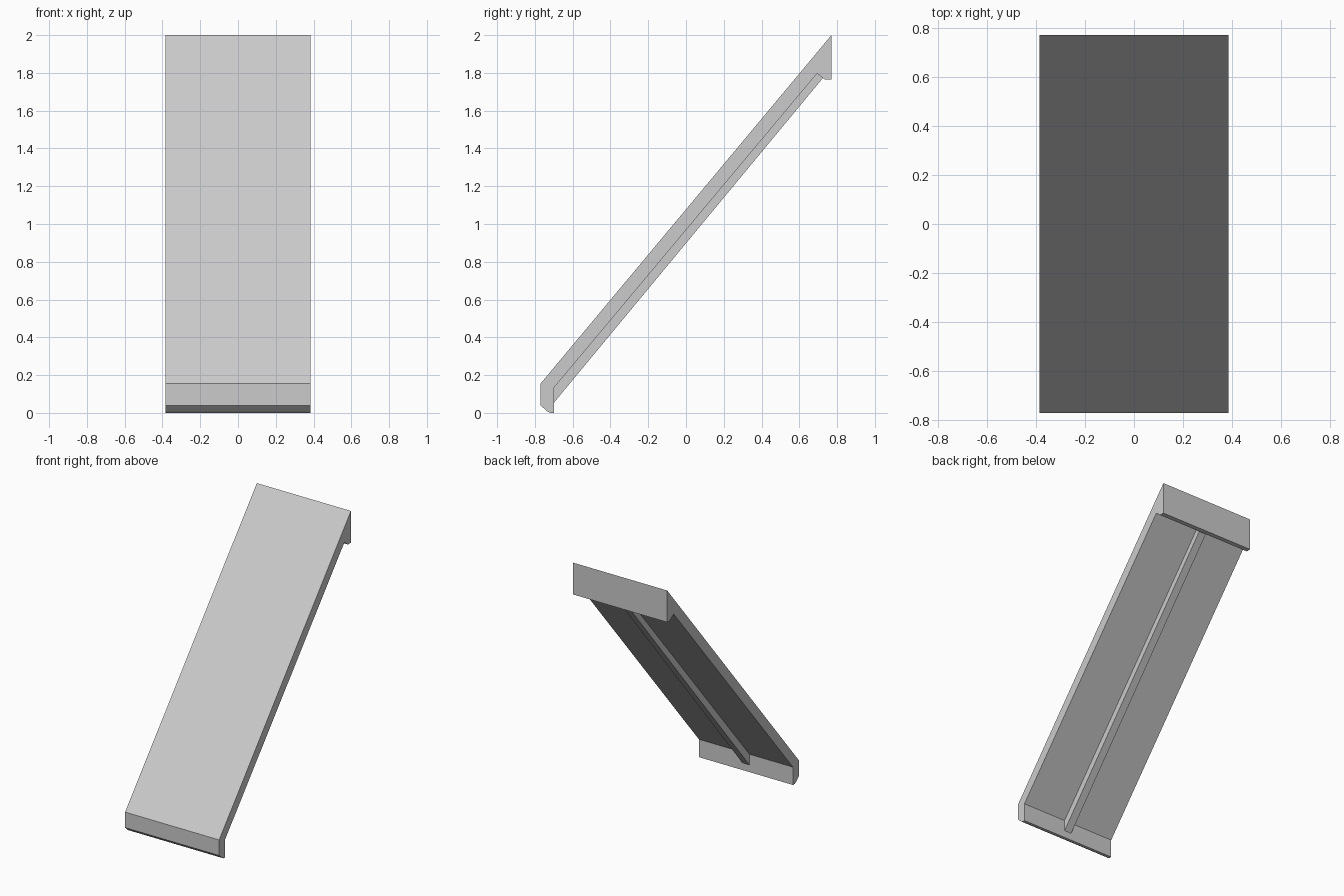
import bpy
import bmesh

cube = bpy.data.objects.get("Cube")
if cube:
    bpy.data.objects.remove(cube, do_unlink=True)

grey = bpy.data.materials.new("light_grey")
grey.use_nodes = True
grey.diffuse_color = (0.6, 0.6, 0.6, 1)
grey.node_tree.nodes["Principled BSDF"].inputs["Base Color"].default_value = (0.6, 0.6, 0.6, 1)


def extrude_profile(name, profile, width):
    """Extrude a closed (y, z) outline along x, centred on x = 0."""
    bm = bmesh.new()
    face = bm.faces.new([bm.verts.new((-width / 2, y, z)) for y, z in profile])
    result = bmesh.ops.extrude_face_region(bm, geom=[face])
    moved = [v for v in result["geom"] if isinstance(v, bmesh.types.BMVert)]
    bmesh.ops.translate(bm, verts=moved, vec=(width, 0, 0))
    bmesh.ops.recalc_face_normals(bm, faces=bm.faces)
    mesh = bpy.data.meshes.new(name)
    bm.to_mesh(mesh)
    bm.free()
    mesh.materials.append(grey)
    obj = bpy.data.objects.new(name, mesh)
    bpy.context.collection.objects.link(obj)
    return obj


# Sloped panel with a turned-down lip at each end
extrude_profile("sloped_panel", [
    (-0.77, 0.155), (0.77, 2.0),
    (0.77, 1.765), (0.735, 1.765), (0.694, 1.797),
    (-0.70, 0.132), (-0.70, 0.0),
    (-0.72, 0.0), (-0.737, 0.01), (-0.77, 0.04),
], 0.77)

# Stiffening rib along the underside, its ends buried in the lips
extrude_profile("underside_rib", [
    (-0.71, 0.14), (0.70, 1.82), (0.735, 1.785), (-0.71, 0.041),
], 0.058)
